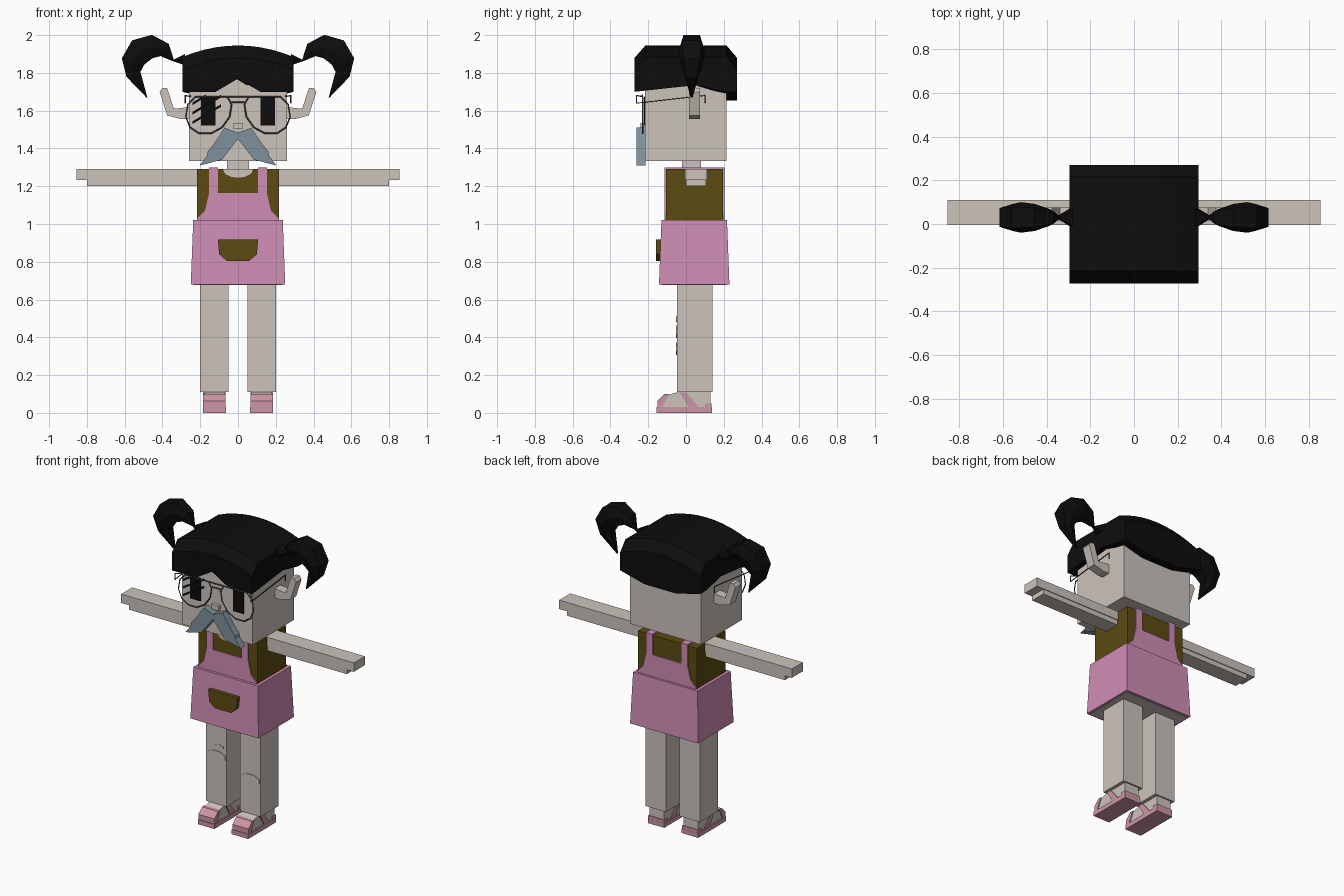
import bpy
import bmesh
from math import cos, sin, radians
from mathutils import Vector

default_cube = bpy.data.objects.get("Cube")
if default_cube:
    bpy.data.objects.remove(default_cube, do_unlink=True)


def material(name, red, green, blue):
    mat = bpy.data.materials.new(name)
    mat.use_nodes = True
    mat.diffuse_color = (red, green, blue, 1)
    shader = mat.node_tree.nodes["Principled BSDF"]
    shader.inputs["Base Color"].default_value = mat.diffuse_color
    shader.inputs["Roughness"].default_value = 0.8
    return mat


skin = material("pale skin", 0.6, 0.55, 0.5)
pink = material("pink cloth", 0.63, 0.27, 0.46)
brown = material("olive brown cloth", 0.11, 0.07, 0.006)
black = material("black hair", 0.004, 0.004, 0.004)
slate = material("slate moustache", 0.21, 0.28, 0.33)
wire = material("grey wire", 0.1, 0.1, 0.1)
rose = material("rose sandal", 0.6, 0.3, 0.37)


def add_object(name, data, mat):
    data.materials.append(mat)
    obj = bpy.data.objects.new(name, data)
    bpy.context.collection.objects.link(obj)


def loft(name, rings, mat):
    """Join rings of equal length with quads and cap both ends."""
    bm = bmesh.new()
    loops = [[bm.verts.new(point) for point in ring] for ring in rings]
    for lower, upper in zip(loops, loops[1:]):
        for i in range(len(lower)):
            bm.faces.new((lower[i - 1], lower[i], upper[i], upper[i - 1]))
    bm.faces.new(loops[0])
    bm.faces.new(loops[-1])
    bmesh.ops.recalc_face_normals(bm, faces=bm.faces)
    mesh = bpy.data.meshes.new(name)
    bm.to_mesh(mesh)
    bm.free()
    add_object(name, mesh, mat)


def rectangle(left, right, front, back, z):
    return [(left, front, z), (right, front, z), (right, back, z), (left, back, z)]


def box(name, left, right, front, back, bottom, top, mat):
    loft(name, [rectangle(left, right, front, back, z) for z in (bottom, top)], mat)


def wide_box(name, half_width, front, back, bottom, top, mat):
    box(name, -half_width, half_width, front, back, bottom, top, mat)


def plate(name, outline, front, back, mat):
    """Extrude an x-z outline along y."""
    loft(name, [[(x, y, z) for x, z in outline] for y in (front, back)], mat)


def side_prism(name, outline, left, right, mat):
    """Extrude a y-z outline along x."""
    loft(name, [[(x, y, z) for y, z in outline] for x in (left, right)], mat)


def mirrored(half):
    return half + [(-x, z) for x, z in reversed(half) if x]


def oval(x, z, half_width, half_height, sides, highest=2, lean=0):
    """Oval outline, optionally cut flat on top and leaning sideways below."""
    points = []
    for i in range(sides):
        turn = radians(360 * (i + 0.5) / sides)
        points.append((x + half_width * cos(turn) - lean * sin(turn),
                       min(z + half_height * sin(turn), highest)))
    return points


def rod(name, points, mat, closed=False):
    curve = bpy.data.curves.new(name, "CURVE")
    curve.dimensions = "3D"
    curve.bevel_depth = 0.004
    curve.bevel_resolution = 0
    spline = curve.splines.new("POLY")
    spline.points.add(len(points) - 1)
    for target, point in zip(spline.points, points):
        target.co = (*point, 1)
    spline.use_cyclic_u = closed
    add_object(name, curve, mat)


def tail_ring(side, outer, inner, depth):
    """Six-sided pigtail section between an outer and an inner x-z point."""
    middle = (outer + inner) / 2
    narrow = depth * 0.7
    corners = [(outer, -narrow), (outer, narrow), (middle, depth),
               (inner, narrow), (inner, -narrow), (middle, -depth)]
    return [(side * point.x, 0.03 + y, point.y) for point, y in corners]


def pigtail(name, side):
    hub = Vector((0.45, 1.83))
    root, tip = Vector((0.28, 1.87)), Vector((0.485, 1.67))
    rings = [tail_ring(side, root + Vector((0, 0.03)), root - Vector((0, 0.03)), 0.05)]
    for i in range(6):
        turn = radians(160 - 36 * i)
        bulk = sin(radians(6 + 28 * i))
        ray = Vector((cos(turn), sin(turn)))
        reach = 0.11 + 0.07 * bulk
        rings.append(tail_ring(side, hub + ray * reach,
                               hub + ray * (reach - 0.14 * bulk), 0.07 * bulk))
    rings.append(tail_ring(side, tip, tip - Vector((0.005, 0)), 0.005))
    loft(name, rings, black)


# Head, neck and torso
wide_box("head", 0.26, -0.217, 0.215, 1.333, 1.86, skin)
wide_box("neck", 0.057, -0.02, 0.08, 1.27, 1.35, skin)
wide_box("shirt", 0.217, -0.106, 0.196, 1, 1.29, brown)
plate("neckline", oval(0, 1.29, 0.08, 0.045, 14, highest=1.292), -0.111, -0.1, skin)

# Apron dress: skirt, bib front and back, pocket
loft("skirt", [rectangle(-0.25, 0.25, -0.143, 0.23, 0.68),
               rectangle(-0.237, 0.237, -0.13, 0.217, 1.02)], pink)
wide_box("skirt_lining", 0.235, -0.128, 0.215, 0.677, 0.69, skin)
bib_front, bib_back = -0.113, 0.203
bib = mirrored([(0.215, 1), (0.215, 1.03), (0.175, 1.07), (0.153, 1.163)])
plate("bib", bib, bib_front, bib_back, pink)
pocket = mirrored([(0.06, 0.805), (0.1, 0.84), (0.107, 0.917)])
plate("pocket", pocket, -0.16, -0.13, brown)

# Outlines shared by both sides
ear = [(0.25, 1.555), (0.3, 1.555), (0.375, 1.575), (0.415, 1.7),
       (0.4, 1.72), (0.375, 1.72), (0.34, 1.61), (0.25, 1.62)]
foot = [(-0.145, 0.02), (-0.145, 0.06), (-0.11, 0.09), (-0.03, 0.115),
        (0.13, 0.115), (0.13, 0.02)]
toe_strap = [(-0.152, 0.02), (-0.152, 0.064), (-0.115, 0.1), (-0.09, 0.1), (-0.13, 0.02)]
ankle_strap = [(-0.035, 0.109), (0, 0.109), (0.06, 0.04), (0.06, 0.02), (0.02, 0.02)]
rim_y, temple_y = -0.23, -0.262

for label, side in (("left", 1), ("right", -1)):
    # Shoulder straps, arms and hands
    box(label + "_strap", side * 0.105, side * 0.153, bib_front, bib_back, 1.15, 1.3, pink)
    box(label + "_arm", side * 0.21, side * 0.8, 0, 0.105, 1.2, 1.285, skin)
    box(label + "_hand", side * 0.21, side * 0.855, -0.005, 0.11, 1.232, 1.291, skin)

    # Legs and knee plasters
    box(label + "_leg", side * 0.05, side * 0.2, -0.048, 0.14, 0.11, 0.7, skin)
    knee_z = 0.34 if side > 0 else 0.43
    plate(label + "_knee_plaster", oval(side * 0.125, knee_z, 0.072, 0.035, 8),
          -0.052, -0.046, skin)

    # Sandals
    strap_inner, strap_outer = side * 0.066, side * 0.184
    side_prism(label + "_foot", foot, side * 0.072, side * 0.178, skin)
    box(label + "_sole", side * 0.064, side * 0.185, -0.157, 0.137, 0, 0.03, rose)
    side_prism(label + "_toe_strap", toe_strap, strap_inner, strap_outer, rose)
    side_prism(label + "_ankle_strap", ankle_strap, strap_inner, strap_outer, rose)
    box(label + "_heel_strap", strap_inner, strap_outer, 0.1, 0.136, 0.03, 0.05, rose)

    # Ears and eyes
    plate(label + "_ear", [(side * x, z) for x, z in ear], 0.015, 0.075, skin)
    box(label + "_eye", side * 0.12, side * 0.197, -0.223, -0.215, 1.522, 1.675, black)

    # Spectacle rims and temples
    lens = oval(0.155, 1.6, 0.12, 0.125, 12, highest=1.673, lean=0.02)
    rod(label + "_lens_rim", [(side * x, rim_y, z) for x, z in lens], wire, closed=True)
    hinge_x = side * 0.28
    rod(label + "_temple", [(side * 0.25, rim_y, 1.675), (hinge_x, temple_y, 1.68),
                            (hinge_x, temple_y, 1.64), (hinge_x, 0.1, 1.68),
                            (hinge_x, 0.1, 1.64)], wire)

    pigtail(label + "_pigtail", side)

plate("small_plaster", oval(-0.105, 0.495, 0.035, 0.015, 6), -0.052, -0.046, skin)

# Spectacle bridge bars
for name, z, reach in (("upper_bridge", 1.673, 0.08), ("lower_bridge", 1.645, 0.034)):
    rod(name, [(-reach, rim_y, z), (reach, rim_y, z)], wire)

# Parallel scratches across the right lens
for i, length in enumerate((0.15, 0.15, 0.07)):
    start = Vector((-0.24, 1.53 + 0.05 * i))
    end = start + Vector((length, length * 0.6))
    lift = Vector((0, 0.014))
    plate("lens_scratch", [start, end, end + lift, start + lift],
          rim_y - 0.002, rim_y + 0.002, black)

# Nose and moustache
wide_box("nose", 0.025, -0.24, -0.21, 1.503, 1.535, skin)
whiskers = mirrored([(0, 1.483), (0.07, 1.51), (0.13, 1.42), (0.16, 1.385), (0.165, 1.36),
                     (0.203, 1.31), (0.085, 1.34), (0, 1.45)])
plate("moustache", whiskers, temple_y, -0.215, slate)

# Hair cap: arched top, parted fringe in front, longer in the middle of the back
sections = []
half_width, hem = 0.295, 1.7
for i in range(-5, 6):
    x = half_width * i / 5
    top = 1.945 - 0.7 * x * x
    shoulder = top - 0.065
    fringe = hem + max(0, 0.07 - 0.6 * abs(x))
    nape = hem - min(0.045, (half_width - abs(x)) / 4)
    profile = [(-0.272, fringe), (-0.272, shoulder), (-0.215, top), (0.215, top),
               (0.27, shoulder), (0.27, nape), (0.215, nape), (0.05, hem + 0.035)]
    sections.append([(x, y, z) for y, z in profile])
loft("hair_cap", sections, black)
